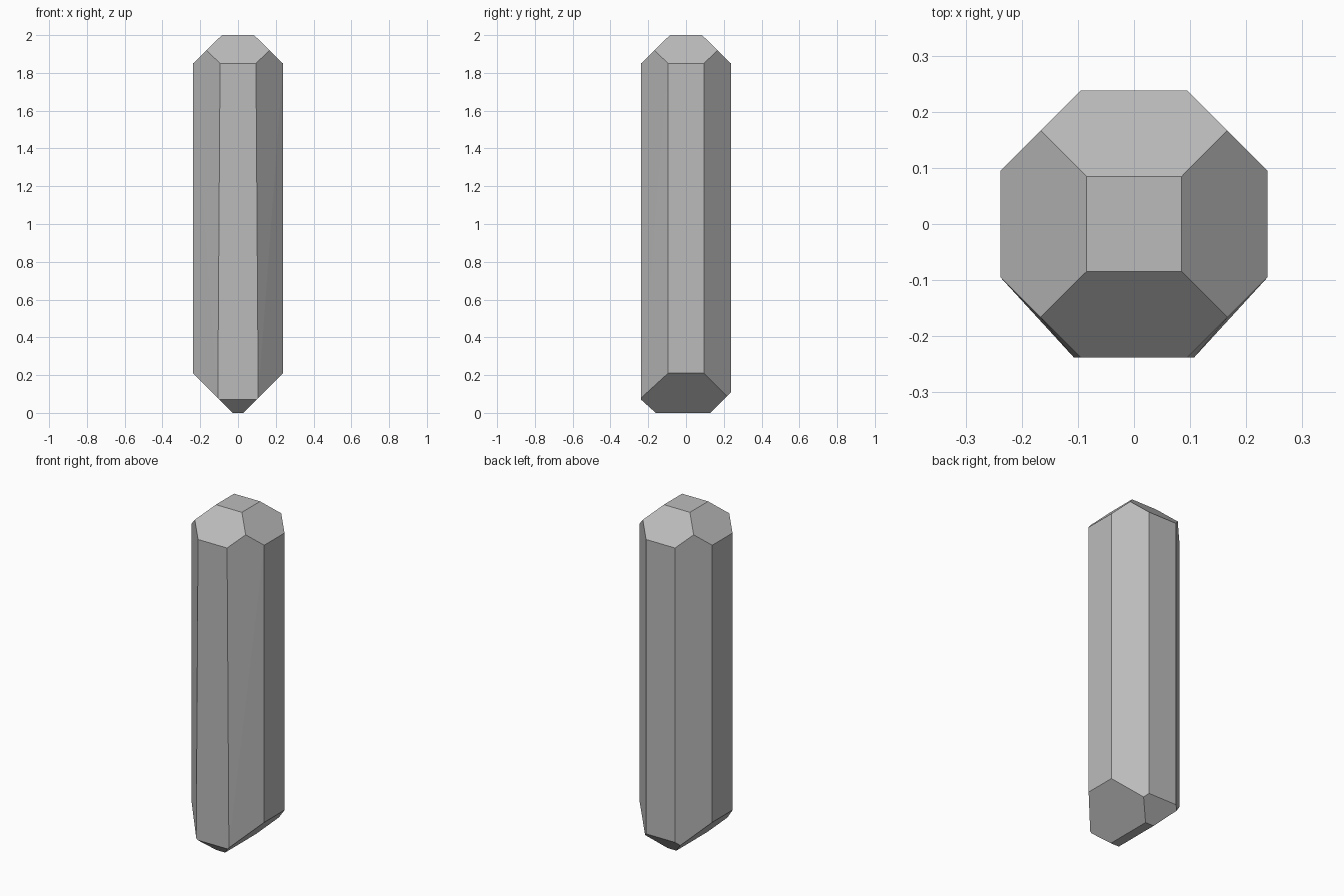
import bpy, bmesh, math

cube = bpy.data.objects.get("Cube")
if cube:
    bpy.data.objects.remove(cube, do_unlink=True)

# Stone colour
stone = bpy.data.materials.new("grey_stone")
stone.use_nodes = True
grey = (0.5, 0.5, 0.5, 1)
stone.diffuse_color = grey
stone.node_tree.nodes["Principled BSDF"].inputs["Base Color"].default_value = grey

R, C, D = 0.238, 0.095, 0.1665   # flat distance, flat half-width, diagonal mid
SHOULDER, KEEL = 1.85, 0.028     # start of the top bevel, half-width of the base


def keel_height(x):
    """Height of the sloping underside at a distance x from the centre."""
    return x - KEEL


corners = []
# Crown: square table, ridge ends and octagonal girdle
for s in (-1, 1):
    corners += [(0.085, s * 0.085, 2.0), (D, s * D, 1.92),
                (C, s * R, SHOULDER), (R, s * C, SHOULDER)]
    # Lower side corners
    corners.append((R, s * C, keel_height(R)))

# Pointed base: front chamfer is smaller, back chamfer larger
corners += [(0.107, -R, keel_height(0.107)), (0.098, -R, keel_height(0.098)),
            (KEEL, -0.16, 0.0), (KEEL, 0.13, 0.0),
            (0.1155, 0.2175, keel_height(0.1155)), (C, R, 0.108)]

# Mirror the corners, wrap them in a hull and merge flat areas
bm = bmesh.new()
for side in (-1, 1):
    for x, y, z in corners:
        bm.verts.new((side * x, y, z))
bmesh.ops.convex_hull(bm, input=bm.verts[:])
loose = [v for v in bm.verts if not v.link_faces]
bmesh.ops.delete(bm, geom=loose, context='VERTS')
bmesh.ops.dissolve_limit(bm, angle_limit=math.radians(0.3),
                         verts=bm.verts[:], edges=bm.edges[:])
bmesh.ops.recalc_face_normals(bm, faces=bm.faces[:])

mesh = bpy.data.meshes.new("crystal_shard")
bm.to_mesh(mesh)
bm.free()
mesh.materials.append(stone)
crystal = bpy.data.objects.new("crystal_shard", mesh)
bpy.context.collection.objects.link(crystal)
